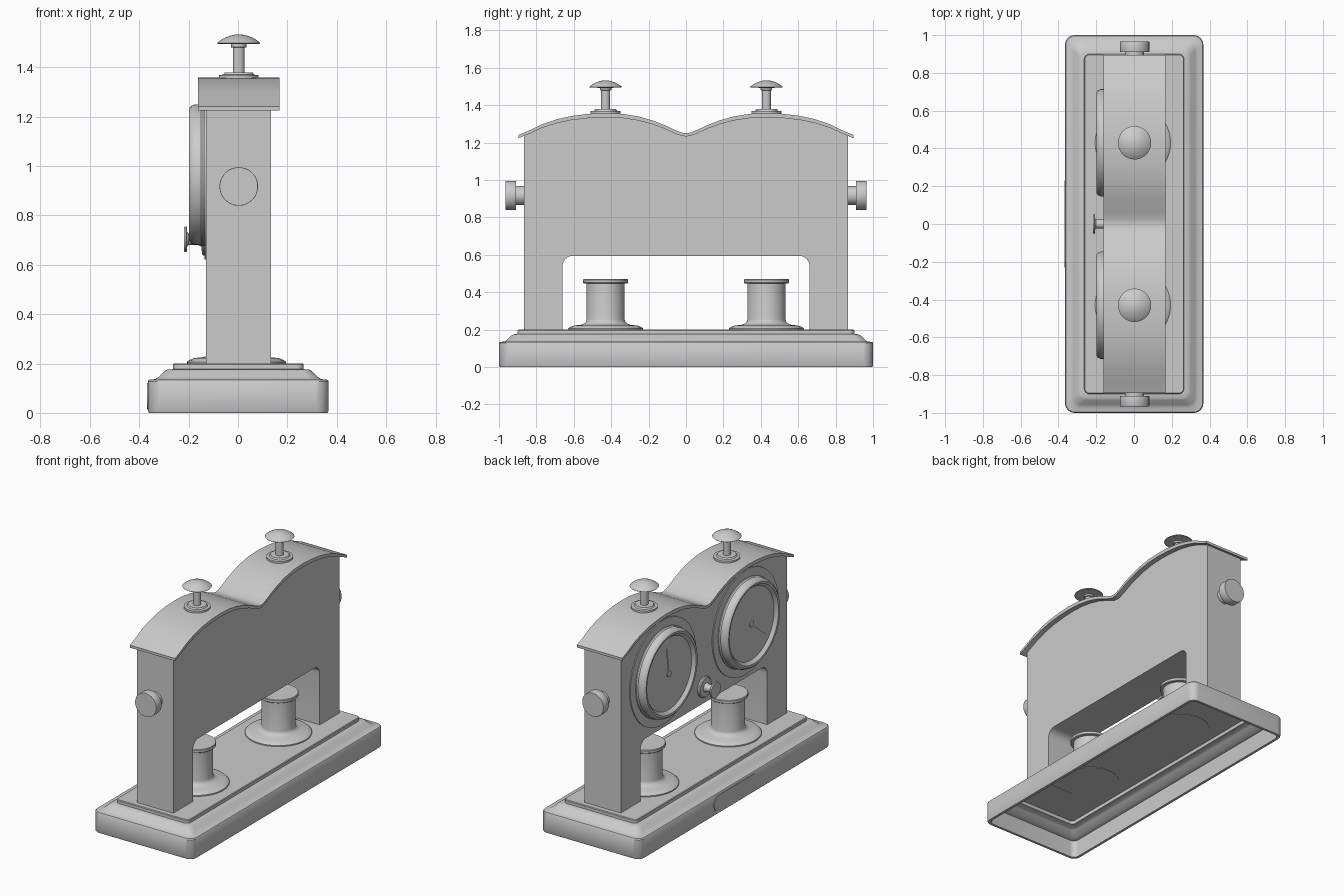
import bpy, bmesh, math
from mathutils import Vector, Matrix

GREY = bpy.data.materials.new("plain grey")
GREY.diffuse_color = (0.6, 0.6, 0.6, 1)


def finish(bm, name, angle=35):
    bmesh.ops.recalc_face_normals(bm, faces=bm.faces)
    me = bpy.data.meshes.new(name)
    bm.to_mesh(me)
    bm.free()
    me.materials.append(GREY)
    me.shade_smooth()
    me.set_sharp_from_angle(angle=math.radians(angle))
    ob = bpy.data.objects.new(name, me)
    bpy.context.collection.objects.link(ob)
    return ob


def skin(bm, rings):
    """Join closed rings of points and cap both ends."""
    rings = [[bm.verts.new(p) for p in ring] for ring in rings]
    n = len(rings[0])
    for a, b in zip(rings, rings[1:]):
        for i in range(n):
            j = (i + 1) % n
            bm.faces.new((a[i], a[j], b[j], b[i]))
    bm.faces.new(rings[0])
    bm.faces.new(rings[-1])


def lathe(name, profile, origin, axis, n=48):
    """Revolve (radius, height) points about an axis."""
    rot = Vector((0, 0, 1)).rotation_difference(Vector(axis)).to_matrix()
    rings = []
    for r, h in profile:
        ring = []
        for i in range(n):
            a = 2 * math.pi * i / n
            ring.append(rot @ Vector((r * math.cos(a), r * math.sin(a), h)) + Vector(origin))
        rings.append(ring)
    bm = bmesh.new()
    skin(bm, rings)
    return finish(bm, name)


def rounded_rect(hx, hy, r, n=6):
    pts = []
    for k, (sx, sy) in enumerate(((1, 1), (-1, 1), (-1, -1), (1, -1))):
        for i in range(n + 1):
            a = math.pi / 2 * (k + i / n)
            pts.append((sx * (hx - r) + r * math.cos(a), sy * (hy - r) + r * math.sin(a)))
    return pts


def extrude_x(name, outline, x0, x1, angle=35):
    """Extrude a (y, z) outline along x."""
    bm = bmesh.new()
    skin(bm, [[(x, y, z) for y, z in outline] for x in (x0, x1)])
    return finish(bm, name, angle)


def box(name, centre, size, rot=None):
    bm = bmesh.new()
    m = Matrix.Translation(centre) @ (rot or Matrix()) @ Matrix.Diagonal((*size, 1))
    bmesh.ops.create_cube(bm, size=1, matrix=m)
    return finish(bm, name)


# Hollow stepped base: underside first, round the rim, up to the top plate
BASE = [(0.243, 0.878, 0.02, 0.178), (0.243, 0.878, 0.02, 0.155),
        (0.278, 0.913, 0.025, 0.153), (0.29, 0.925, 0.03, 0.146),
        (0.318, 0.953, 0.035, 0.118), (0.343, 0.978, 0.035, 0.114),
        (0.345, 0.98, 0.035, 0.0),
        (0.362, 0.996, 0.045, 0.0), (0.366, 1.0, 0.05, 0.008),
        (0.366, 1.0, 0.05, 0.128), (0.362, 0.996, 0.05, 0.134),
        (0.335, 0.97, 0.045, 0.137), (0.322, 0.957, 0.042, 0.146),
        (0.297, 0.932, 0.04, 0.17), (0.287, 0.922, 0.035, 0.175),
        (0.265, 0.90, 0.03, 0.177), (0.265, 0.90, 0.03, 0.196),
        (0.261, 0.896, 0.026, 0.20)]
bm = bmesh.new()
skin(bm, [[(x + 0.001, y, z) for x, y in rounded_rect(hx, hy, r)] for hx, hy, r, z in BASE])
finish(bm, "base")

# Base details: side plate and battery cover
extrude_x("base_side_plate", [(y, z + 0.068) for y, z in rounded_rect(0.23, 0.054, 0.05)],
          -0.369, -0.36)
box("battery_cover", (0.09, -0.71, 0.178), (0.2, 0.2, 0.008))

# Double-arched roof line, one half given and the other mirrored
HALF = [(0.025, 1.254), (0.06, 1.268), (0.12, 1.296), (0.18, 1.319), (0.25, 1.339),
        (0.34, 1.354), (0.43, 1.358), (0.52, 1.354), (0.61, 1.343), (0.69, 1.325),
        (0.77, 1.298), (0.84, 1.264), (0.895, 1.241)]
TOP = [(-y, z) for y, z in reversed(HALF)] + [(0, 1.25)] + HALF
under = [(y, z - 0.017 - 0.006 * math.sin(min(1, abs(y) / 0.86) * math.pi)) for y, z in TOP]
extrude_x("roof", TOP + under[::-1], -0.162, 0.168)

# Body with a rounded opening between two legs
W, OPEN_Y, OPEN_Z, R = 0.865, 0.66, 0.595, 0.055
arch = []
for s in (1, -1):
    for i in range(7):
        a = math.pi / 2 * i / 6
        a = a if s > 0 else math.pi / 2 - a
        arch.append((s * (OPEN_Y - R + R * math.cos(a)), OPEN_Z - R + R * math.sin(a)))
crown = [(y, z - 0.014) for y, z in TOP if abs(y) < 0.85]
outline = ([(-W, 0.195), (-W, 1.236)] + crown + [(W, 1.236), (W, 0.195), (OPEN_Y, 0.195)]
           + arch + [(-OPEN_Y, 0.195)])
extrude_x("body", outline, -0.13, 0.134)

CX = 0.003
HAND = {1: (0.02, 0.17), -1: (-0.15, -0.12)}
for s, side in ((1, "back"), (-1, "front")):
    y = 0.43 * s
    # Push button on the roof
    lathe("button_collar_" + side, [(0.08, 0), (0.08, 0.023), (0.062, 0.025), (0.056, 0.034)],
          (CX, y, 1.345), (0, 0, 1))
    dome = [(0.024, -0.13), (0.024, -0.016), (0.031, -0.014), (0.031, -0.002),
            (0.085, 0), (0.088, 0.003)]
    dome += [(0.088 * k, 0.004 + 0.034 * (1 - k * k)) for k in (0.9, 0.78, 0.62, 0.45, 0.28, 0.1)]
    lathe("button_" + side, dome, (CX, y, 1.495), (0, 0, 1))

    # Winding knob on the end wall
    lathe("end_knob_" + side, [(0.05, -0.01), (0.05, 0.045), (0.077, 0.045),
                               (0.078, 0.048), (0.078, 0.099), (0.077, 0.101)],
          (CX, W * s, 0.917), (0, s, 0))

    # Flanged post standing in the opening
    lathe("post_" + side, [(0.2, 0), (0.2, 0.012), (0.192, 0.019), (0.17, 0.027),
                           (0.132, 0.031), (0.115, 0.038), (0.105, 0.048), (0.102, 0.06),
                           (0.102, 0.252), (0.118, 0.253), (0.121, 0.256), (0.121, 0.271),
                           (0.118, 0.275)],
          (-0.006, y, 0.195), (0, 0, 1), 64)
    lathe("post_foot_" + side, [(0.18, 0), (0.18, 0.006)], (-0.006, y, 0.175), (0, 0, 1), 64)

    # Dial: backing disc, bezel with recessed face, hub and hand
    lathe("dial_backing_" + side, [(0.344, 0), (0.344, 0.008)], (-0.128, y, 0.965), (-1, 0, 0), 64)
    lathe("dial_bezel_" + side, [(0.29, 0), (0.29, 0.012), (0.284, 0.02), (0.284, 0.045),
                                 (0.278, 0.06), (0.268, 0.068), (0.255, 0.066),
                                 (0.24, 0.05), (0.237, 0.046)],
          (-0.13, y, 0.965), (-1, 0, 0), 64)
    lathe("dial_hub_" + side, [(0.02, 0), (0.02, 0.006)], (-0.175, y, 0.965), (-1, 0, 0), 24)
    dy, dz = HAND[s]
    box("dial_hand_" + side, (-0.1765, y + dy / 2, 0.965 + dz / 2),
        (0.006, 0.008, math.hypot(dy, dz)), Matrix.Rotation(math.atan2(-dy, dz), 4, 'X'))

# Small setting knob between the dials
lathe("setting_knob", [(0.066, -0.005), (0.066, 0.01), (0.06, 0.016), (0.03, 0.018),
                       (0.024, 0.03), (0.024, 0.07), (0.03, 0.076), (0.05, 0.077),
                       (0.052, 0.08), (0.05, 0.088)], (-0.13, 0, 0.703), (-1, 0, 0))
